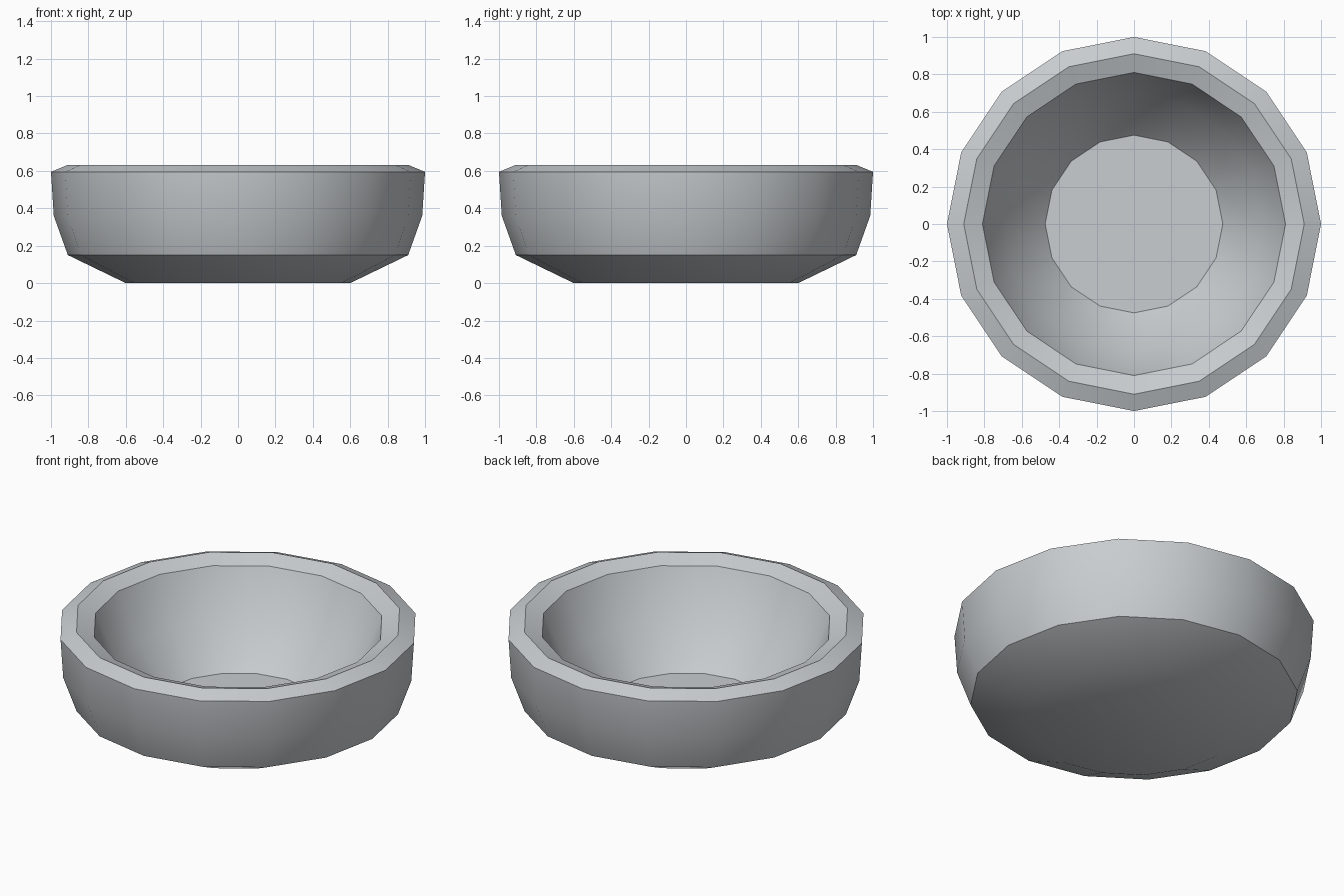
import bpy
import bmesh
import math

if "Cube" in bpy.data.objects:
    bpy.data.objects.remove(bpy.data.objects["Cube"])

SIDES = 16

# Bowl cross-section (radius, height): outside foot, over the rim, down to the inner floor
PROFILE = [
    (0.60, 0.0), (0.91, 0.15), (0.985, 0.36), (1.0, 0.595),
    (0.91, 0.632), (0.81, 0.595), (0.69, 0.32), (0.475, 0.09),
]

grey = bpy.data.materials.new("light_grey")
grey.diffuse_color = (0.58, 0.61, 0.63, 1.0)
grey.use_nodes = True
grey.node_tree.nodes["Principled BSDF"].inputs["Base Color"].default_value = grey.diffuse_color


def lathe(name, profile, material):
    """Spin a profile into a closed solid with flat caps at both ends."""
    bm = bmesh.new()
    rings = []
    for r, z in profile:
        angles = [2 * math.pi * i / SIDES for i in range(SIDES)]
        rings.append([bm.verts.new((r * math.cos(a), r * math.sin(a), z)) for a in angles])
    for low, high in zip(rings, rings[1:]):
        for i in range(SIDES):
            j = (i + 1) % SIDES
            bm.faces.new((low[i], low[j], high[j], high[i]))
    bm.faces.new(rings[0][::-1])
    bm.faces.new(rings[-1])
    bmesh.ops.recalc_face_normals(bm, faces=bm.faces)
    mesh = bpy.data.meshes.new(name)
    bm.to_mesh(mesh)
    bm.free()
    mesh.materials.append(material)
    obj = bpy.data.objects.new(name, mesh)
    bpy.context.collection.objects.link(obj)
    return obj


# Bowl: smooth walls with crisp rim, floor and foot edges
bowl = lathe("bowl", PROFILE, grey)
bpy.context.view_layer.objects.active = bowl
bowl.select_set(True)
bpy.ops.object.shade_smooth_by_angle(angle=math.radians(42))
